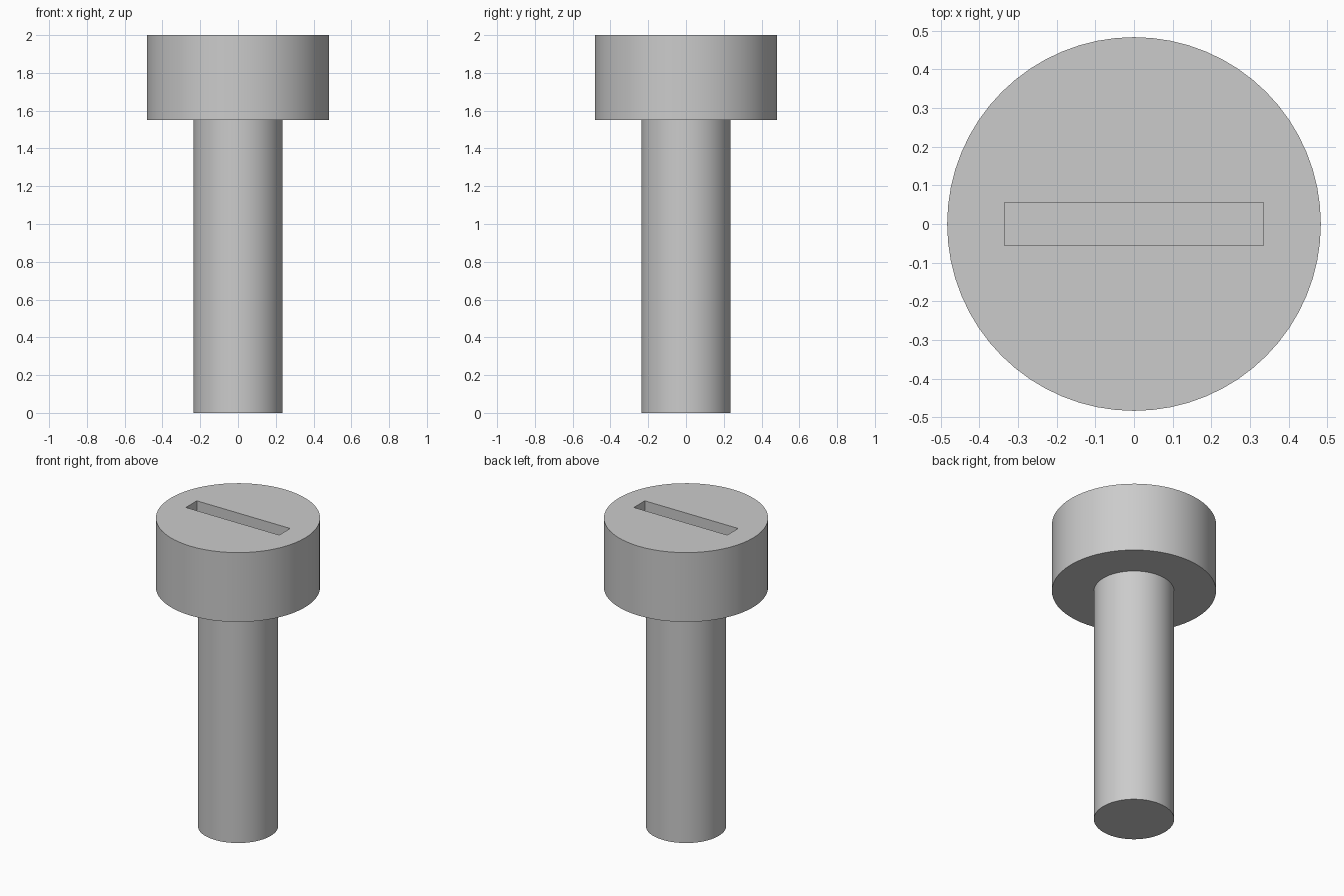
import bpy
import math

cube = bpy.data.objects.get("Cube")
if cube:
    bpy.data.objects.remove(cube, do_unlink=True)

SIDES = 64
HEAD_RADIUS, SHANK_RADIUS = 0.483, 0.236
HEAD_BOTTOM, TOP = 1.55, 2.0
SLOT_LENGTH, SLOT_WIDTH, SLOT_DEPTH = 0.67, 0.112, 0.2

steel = bpy.data.materials.new("grey steel")
steel.use_nodes = True
colour = (0.6, 0.6, 0.6, 1)
steel.diffuse_color = colour
steel.node_tree.nodes["Principled BSDF"].inputs["Base Color"].default_value = colour


def cylinder(name, radius, bottom, top):
    bpy.ops.mesh.primitive_cylinder_add(
        vertices=SIDES, radius=radius, depth=top - bottom,
        location=(0, 0, (bottom + top) / 2))
    part = bpy.context.object
    part.name = name
    part.data.materials.append(steel)
    return part


# Shank and head meet at the underside of the head
shank = cylinder("shank", SHANK_RADIUS, 0, HEAD_BOTTOM)
head = cylinder("head", HEAD_RADIUS, HEAD_BOTTOM, TOP)

# Driver slot cut into the top of the head
bpy.ops.mesh.primitive_cube_add(size=1, location=(0, 0, TOP))
cutter = bpy.context.object
cutter.name = "slot_cutter"
cutter.dimensions = (SLOT_LENGTH, SLOT_WIDTH, SLOT_DEPTH * 2)
bpy.ops.object.transform_apply(location=False, rotation=False, scale=True)
cutter.data.materials.append(steel)

cut = head.modifiers.new("driver slot", "BOOLEAN")
cut.operation = "DIFFERENCE"
cut.solver = "EXACT"
cut.object = cutter
bpy.context.view_layer.objects.active = head
bpy.ops.object.modifier_apply(modifier=cut.name)
bpy.data.objects.remove(cutter, do_unlink=True)

# Smooth round sides with crisp rims
for part in (shank, head):
    bpy.ops.object.select_all(action="DESELECT")
    part.select_set(True)
    bpy.context.view_layer.objects.active = part
    bpy.ops.object.shade_smooth_by_angle(angle=math.radians(30))
